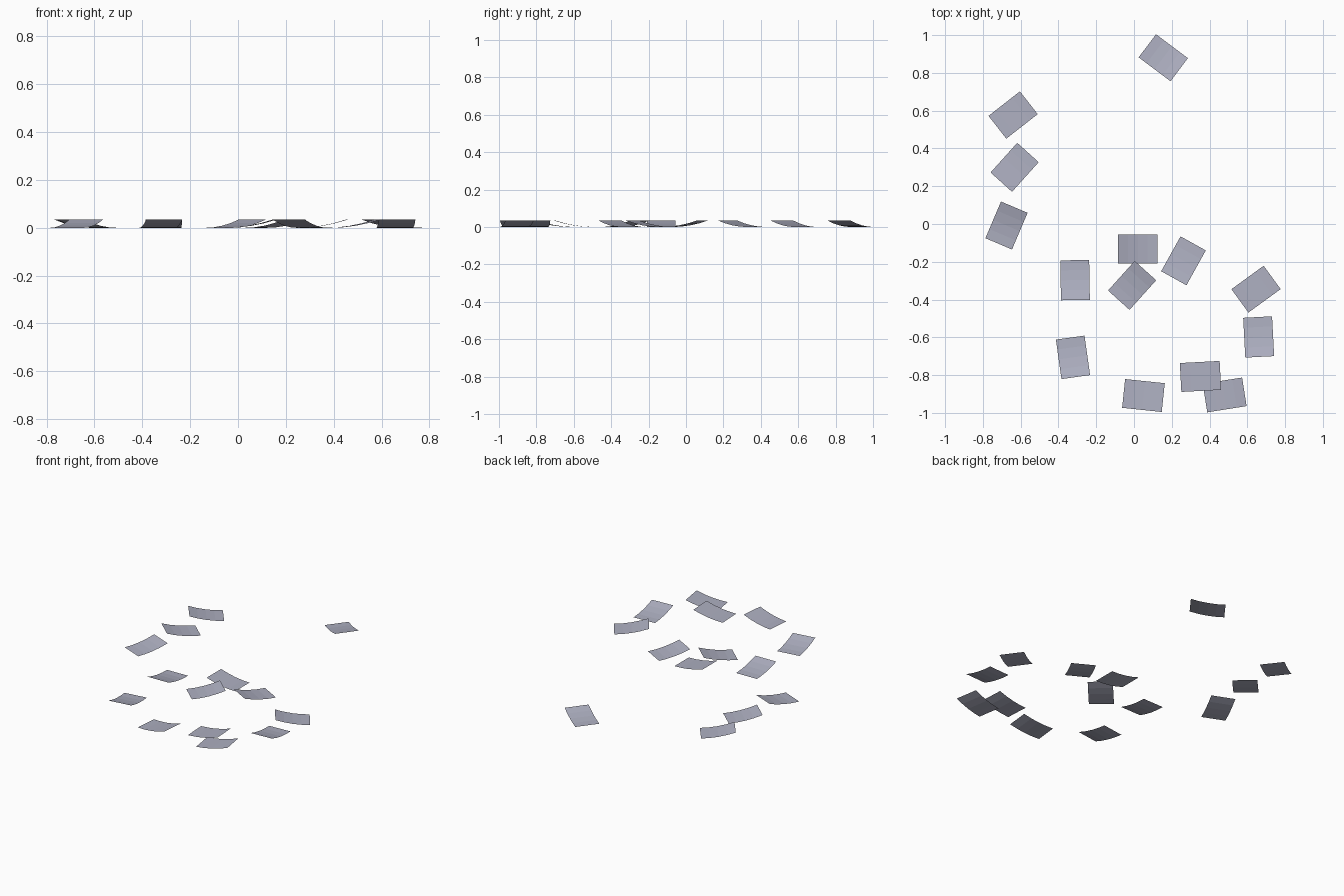
import bpy, math
from mathutils import Matrix, Vector

if "Cube" in bpy.data.objects:
    bpy.data.objects.remove(bpy.data.objects["Cube"])

# Pale blue-grey paper
paper = bpy.data.materials.new("pale_blue_grey_paper")
paper.diffuse_color = (0.42, 0.43, 0.53, 1.0)
paper.use_nodes = True
paper.node_tree.nodes["Principled BSDF"].inputs["Base Color"].default_value = paper.diffuse_color

LENGTH, WIDTH, RISE, SEGMENTS = 0.211, 0.153, 0.035, 4


def sheet(name, x, y, heading):
    """One thin sheet lying flat, curling up towards its heading (degrees)."""
    verts, faces = [], []
    turn = Matrix.Rotation(math.radians(heading), 3, 'Z')
    for i in range(SEGMENTS + 1):
        t = i / SEGMENTS
        for side in (-0.5, 0.5):
            p = turn @ Vector(((t - 0.5) * LENGTH, side * WIDTH, RISE * t * t))
            verts.append(p)
    for i in range(SEGMENTS):
        a = 2 * i
        faces.append((a, a + 2, a + 3, a + 1))
    mesh = bpy.data.meshes.new(name)
    mesh.from_pydata(verts, [], faces)
    mesh.materials.append(paper)
    obj = bpy.data.objects.new(name, mesh)
    obj.location = (x, y, 0)
    bpy.context.collection.objects.link(obj)


# Scattered sheets: centre x, centre y, direction of the raised end
placements = [
    (0.155, 0.88, -37),
    (-0.64, 0.577, 218),
    (-0.632, 0.30, 228),
    (-0.675, -0.008, 67),
    (0.02, -0.133, 180),
    (0.262, -0.195, 241),
    (-0.312, -0.297, 271),
    (-0.01, -0.325, 48),
    (0.646, -0.345, 216),
    (0.66, -0.598, 273),
    (-0.323, -0.706, 278),
    (0.05, -0.908, -6),
    (0.352, -0.807, 3),
    (0.48, -0.905, 9),
]
for n, (x, y, heading) in enumerate(placements, 1):
    sheet(f"paper_sheet_{n}", x, y, heading)
